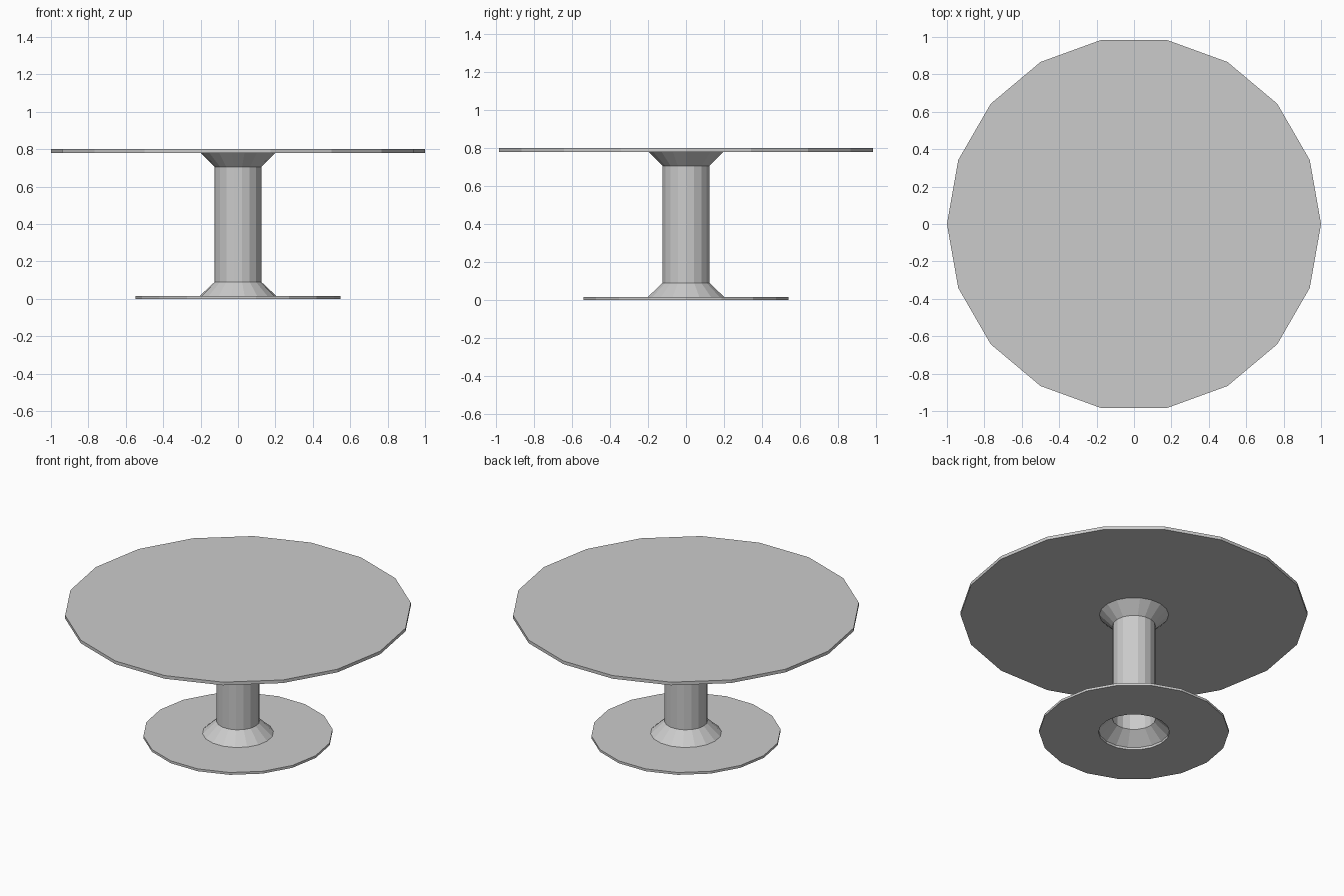
import bpy
import bmesh
from math import cos, sin, tau

SIDES = 18

cube = bpy.data.objects.get("Cube")
if cube:
    bpy.data.objects.remove(cube, do_unlink=True)

# Single light grey finish
grey = bpy.data.materials.new("light_grey")
grey.use_nodes = True
colour = (0.6, 0.6, 0.6, 1)
grey.diffuse_color = colour
grey.node_tree.nodes["Principled BSDF"].inputs["Base Color"].default_value = colour


def turned_part(name, profile, cap_ends=False):
    """Turn a (radius, height) profile, listed upwards on the outside, around z."""
    bm = bmesh.new()
    rings = [[bm.verts.new((r * cos(tau * i / SIDES), r * sin(tau * i / SIDES), z))
              for i in range(SIDES)] for r, z in profile]
    for low, high in zip(rings, rings[1:]):
        for i in range(SIDES):
            j = (i + 1) % SIDES
            bm.faces.new((low[i], low[j], high[j], high[i]))
    if cap_ends:
        bm.faces.new(rings[0][::-1])
        bm.faces.new(rings[-1])
    mesh = bpy.data.meshes.new(name)
    bm.to_mesh(mesh)
    bm.free()
    mesh.materials.append(grey)
    obj = bpy.data.objects.new(name, mesh)
    bpy.context.collection.objects.link(obj)
    return obj


# Round top
turned_part("table_top", [(1, 0.78), (1, 0.8)], cap_ends=True)

# Hollow column, flared at both ends
turned_part("column", [(0.205, 0.015), (0.125, 0.09), (0.125, 0.705), (0.2, 0.78)])

# Thin foot plate with an open centre
turned_part("base_plate", [(0.205, 0.015), (0.205, 0), (0.547, 0), (0.547, 0.015), (0.205, 0.015)])
